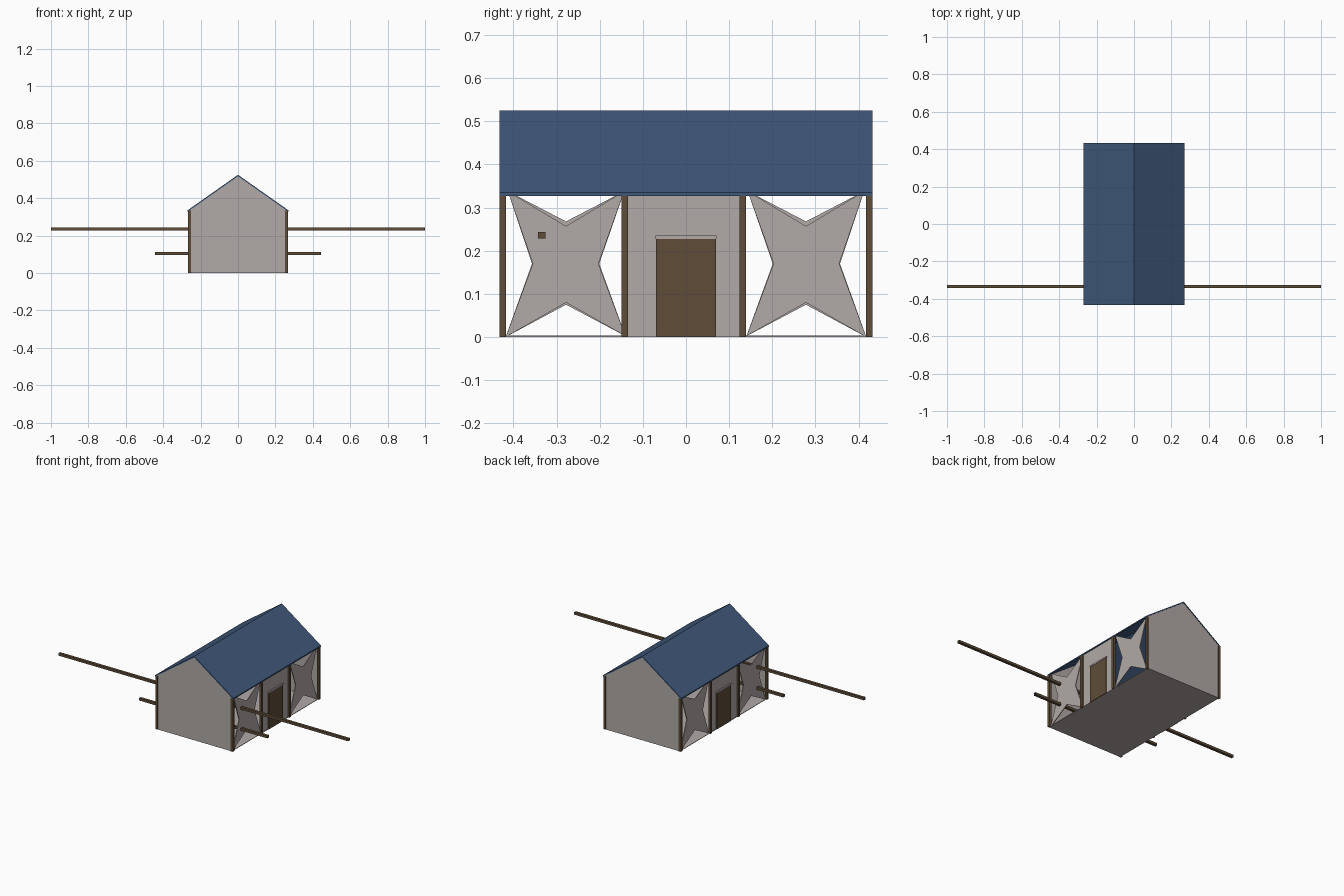
import bpy, bmesh

if "Cube" in bpy.data.objects:
    bpy.data.objects.remove(bpy.data.objects["Cube"])

def mat(name, rgb):
    m = bpy.data.materials.new(name)
    m.diffuse_color = (*rgb, 1)
    m.use_nodes = True
    m.node_tree.nodes["Principled BSDF"].inputs["Base Color"].default_value = m.diffuse_color
    return m

PLASTER = mat("pale plaster", (0.44, 0.40, 0.385))
ROOF = mat("blue roof", (0.05, 0.097, 0.195))
WOOD = mat("dark wood", (0.112, 0.073, 0.040))

def prism(name, pts, axis, lo, hi, material, caps=True):
    """Extrude a 2D outline along an axis; the outline uses the other two axes in order."""
    bm = bmesh.new()
    rings = []
    for d in (lo, hi):
        ring = []
        for p in pts:
            co = list(p)
            co.insert(axis, d)
            ring.append(bm.verts.new(co))
        rings.append(ring)
    a, b = rings
    n = len(pts)
    for i in range(n):
        bm.faces.new((a[i], a[(i + 1) % n], b[(i + 1) % n], b[i]))
    if caps:
        bm.faces.new(a[::-1])
        bm.faces.new(b)
    bmesh.ops.recalc_face_normals(bm, faces=bm.faces)
    me = bpy.data.meshes.new(name)
    bm.to_mesh(me)
    bm.free()
    me.materials.append(material)
    ob = bpy.data.objects.new(name, me)
    bpy.context.collection.objects.link(ob)
    return ob

def rect(a0, a1, b0, b1):
    return [(a0, b0), (a1, b0), (a1, b1), (a0, b1)]

# floor slab
prism("floor", rect(-0.26, 0.26, -0.428, 0.428), 2, 0.0, 0.003, PLASTER)

# gable end walls
gable = [(-0.26, 0), (0.26, 0), (0.26, 0.335), (0, 0.518), (-0.26, 0.335)]
for name, y0 in (("front_gable", -0.43), ("back_gable", 0.425)):
    prism(name, gable, 1, y0, y0 + 0.005, PLASTER)

# pitched roof shell
roof = [(-0.27, 0.335), (0, 0.525), (0.27, 0.335),
        (0.27, 0.327), (0, 0.517), (-0.27, 0.327)]
prism("roof", roof, 1, -0.432, 0.432, ROOF)

for side, s in (("right", 1), ("left", -1)):
    def slab(name, pts, x0, x1, m):
        prism(f"{side}_{name}", pts, 0, min(s * x0, s * x1), max(s * x0, s * x1), m)

    # timber posts
    for i, y in enumerate((-0.425, -0.142, 0.132, 0.425)):
        w = 0.0075
        slab(f"post_{i + 1}", rect(y - w, y + w, 0, 0.333), 0.252, 0.267, WOOD)

    # middle wall with door and lintel
    slab("middle_wall", rect(-0.14, 0.13, 0, 0.335), 0.252, 0.257, PLASTER)
    slab("door", rect(-0.069, 0.069, 0, 0.227), 0.257, 0.262, WOOD)
    slab("door_lintel", rect(-0.071, 0.071, 0.227, 0.235), 0.257, 0.264, PLASTER)

    # four-pointed star panels, slightly larger on the left side
    top, bot, grow = (0.257, 0.080, 0) if s > 0 else (0.268, 0.075, 0.002)
    star = [(0.418, 0.0), (0.355 + grow, 0.17), (0.413, 0.338), (0.278, top),
            (0.143, 0.338), (0.203 - grow, 0.17), (0.14, 0.002), (0.278, bot)]
    for bay, t in (("front", -1), ("back", 1)):
        slab(f"{bay}_star_panel", [(t * y, z) for y, z in star], 0.252, 0.257, PLASTER)

# long beam and short open-ended beam through the front bays
prism("long_beam", rect(-0.343, -0.326, 0.228, 0.243), 0, -1, 1, WOOD)
prism("short_beam", rect(-0.343, -0.326, 0.097, 0.112), 0, -0.443, 0.443, WOOD, caps=False)
